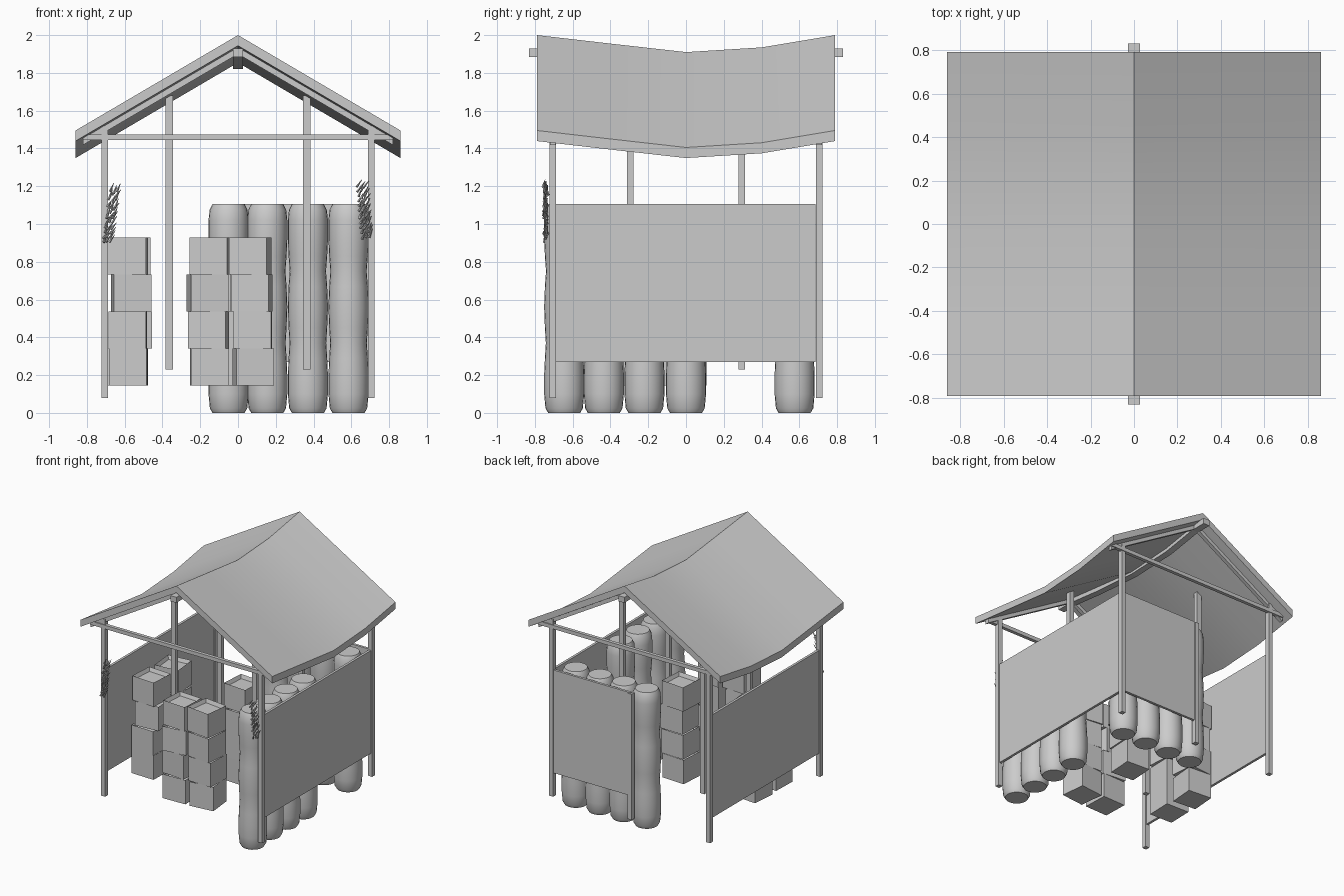
import bpy, bmesh, math, random
from mathutils import Vector, Matrix

if "Cube" in bpy.data.objects:
    bpy.data.objects.remove(bpy.data.objects["Cube"])

random.seed(4)


def finish(bm, name, smooth=False):
    bmesh.ops.recalc_face_normals(bm, faces=bm.faces)
    me = bpy.data.meshes.new(name)
    bm.to_mesh(me)
    bm.free()
    ob = bpy.data.objects.new(name, me)
    bpy.context.collection.objects.link(ob)
    if smooth:
        bpy.ops.object.select_all(action='DESELECT')
        ob.select_set(True)
        bpy.context.view_layer.objects.active = ob
        bpy.ops.object.shade_smooth_by_angle(angle=math.radians(32))
    return ob


def box(name, lo, hi):
    lo, hi = Vector(lo), Vector(hi)
    bm = bmesh.new()
    m = Matrix.Translation((lo + hi) / 2) @ Matrix.Diagonal((*(hi - lo), 1))
    bmesh.ops.create_cube(bm, size=1, matrix=m)
    return finish(bm, name)


def sweep(name, sections, smooth=False):
    """Closed solid through matching cross-section rings."""
    bm = bmesh.new()
    rings = [[bm.verts.new(p) for p in s] for s in sections]
    n = len(rings[0])
    for a, b in zip(rings, rings[1:]):
        for i in range(n):
            j = (i + 1) % n
            bm.faces.new((a[i], a[j], b[j], b[i]))
    bm.faces.new(rings[0])
    bm.faces.new(rings[-1])
    return finish(bm, name, smooth)


# Sagging roof, ridge height at each station along y
STATIONS = [(-0.79, 2.0), (-0.4, 1.955), (0, 1.91), (0.4, 1.935), (0.79, 2.0)]
SLOPE, HALF = 0.587, 0.86


def roof_ring(y, z):
    xs = [-HALF, -HALF / 2, 0, HALF / 2, HALF]
    top = [(x, y, z - abs(x) * SLOPE) for x in xs]
    return top + [(x, y, zz - 0.056) for x, y, zz in reversed(top)]


sweep("roof", [roof_ring(y, z) for y, z in STATIONS], True)

# Ridge beam follows the sag and pokes out of both gables
ridge = [(-0.83, 1.93), (-0.7, 1.93), (-0.4, 1.895), (0, 1.865), (0.4, 1.88), (0.7, 1.93), (0.83, 1.93)]
sweep("ridge_beam", [[(-0.027, y, z), (0.027, y, z), (0.027, y, z - 0.045), (-0.027, y, z - 0.045)]
                     for y, z in ridge])

# Gable ties, rafters and posts
for sy, end in ((-1, "front"), (1, "back")):
    box(end + "_tie_beam", (-0.82, sy * 0.715 - 0.014, 1.445), (0.82, sy * 0.715 + 0.014, 1.475))
    for sx, side in ((-1, "left"), (1, "right")):
        sweep(f"{end}_{side}_rafter",
              [[(sx * x, sy * 0.705 + d, z - x * SLOPE) for d, z in
                ((-0.015, 1.935), (0.015, 1.935), (0.015, 1.9), (-0.015, 1.9))]
               for x in (0.01, 0.82)])
        cx, cy = sx * 0.705, sy * 0.705
        box(f"{end}_{side}_post", (cx - 0.018, cy - 0.018, 0.08), (cx + 0.018, cy + 0.018, 1.52))
        cx, cy = sx * 0.363, sy * 0.295
        box(f"{end}_{side}_inner_post", (cx - 0.02, cy - 0.018, 0.23), (cx + 0.02, cy + 0.018, 1.68))
box("back_half_post", (-0.018, 0.687, 0.08), (0.018, 0.723, 1.1))

# Wall panels
for sx, side in ((-1, "left"), (1, "right")):
    box(side + "_panel", (sx * 0.705 - 0.01, -0.69, 0.27), (sx * 0.705 + 0.01, 0.685, 1.105))
box("back_panel", (0, 0.695, 0.27), (0.69, 0.715, 1.105))

# Stacked sacks, lathed profile with soft pinches
PROFILE = [(0.085, 0), (0.099, 0.025), (0.106, 0.1), (0.106, 0.2), (0.102, 0.29), (0.097, 0.37),
           (0.102, 0.45), (0.106, 0.56), (0.102, 0.67), (0.096, 0.75), (0.102, 0.83),
           (0.106, 0.92), (0.106, 1.02), (0.1, 1.075), (0.085, 1.105)]


def sack(x, y, i):
    sections = [[(x + r * math.cos(k * math.tau / 24), y + r * math.sin(k * math.tau / 24), z)
                 for k in range(24)] for r, z in PROFILE]
    sweep(f"sack_stack_{i}", sections, True)


spots = [(0.585, y) for y in (-0.645, -0.435, -0.22, 0)] + [(x, 0.575) for x in (-0.05, 0.155, 0.37, 0.585)]
for i, (x, y) in enumerate(spots):
    sack(x, y, i)


# Crates with a shallow open top, in five wobbly columns
def crate(name, x, y, z, turn):
    bm = bmesh.new()
    m = Matrix.Translation((x, y, z + 0.098)) @ Matrix.Rotation(turn, 4, 'Z') @ Matrix.Diagonal((0.2, 0.2, 0.196, 1))
    bmesh.ops.create_cube(bm, size=1, matrix=m)
    bm.normal_update()
    top = max(bm.faces, key=lambda f: f.calc_center_median().z)
    bmesh.ops.inset_region(bm, faces=[top], thickness=0.018)
    for v in top.verts:
        v.co.z -= 0.03
    finish(bm, name)


columns = [(-0.575, -0.28), (-0.575, -0.02), (-0.16, -0.5), (0.07, -0.5), (0.05, 0.0)]
for c, (x, y) in enumerate(columns):
    for level in range(4):
        crate(f"crate_{c}_{level}", x + random.uniform(-0.012, 0.012), y + random.uniform(-0.012, 0.012),
              0.145 + level * 0.196, random.uniform(-0.14, 0.14))


# Dried bundles hanging on the front posts, made of slanted slivers
def bundle(name, x_top, x_low, z_top, lean):
    bm = bmesh.new()
    for row in range(12):
        t = row / 11
        for k in (-1, 0, 1):
            c = Vector((x_top + (x_low - x_top) * t + k * 0.018, -0.742 + random.uniform(-0.01, 0.008),
                        z_top - 0.03 - 0.265 * t + random.uniform(-0.008, 0.008)))
            m = (Matrix.Translation(c) @ Matrix.Rotation(lean + random.uniform(-0.2, 0.2), 4, 'Y')
                 @ Matrix.Rotation(random.uniform(-0.3, 0.3), 4, 'X'))
            bmesh.ops.create_cone(bm, segments=4, radius1=0.007, radius2=0.001, depth=0.05,
                                  cap_ends=True, matrix=m)
    finish(bm, name)


bundle("left_bundle", -0.65, -0.685, 1.22, 0.5)
bundle("right_bundle", 0.66, 0.685, 1.24, 0.5)
